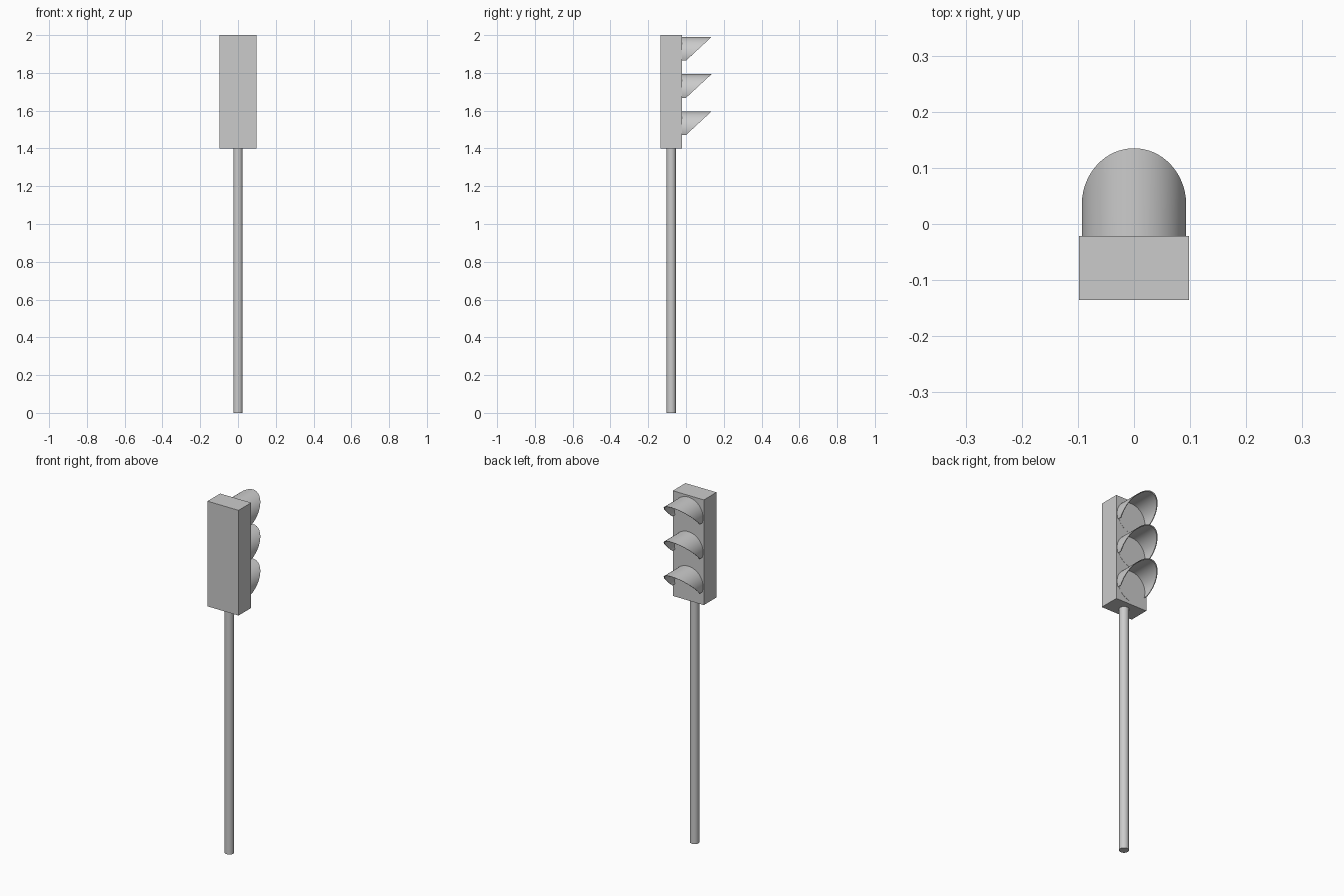
import bpy, bmesh
from math import sin, cos, pi, radians

if "Cube" in bpy.data.objects:
    bpy.data.objects.remove(bpy.data.objects["Cube"])

FRONT = -0.021      # lamp side of the housing
BACK = -0.135
MID = (FRONT + BACK) / 2
TIP = 0.135


def smooth(ob):
    bpy.ops.object.select_all(action='DESELECT')
    ob.select_set(True)
    bpy.context.view_layer.objects.active = ob
    bpy.ops.object.shade_smooth_by_angle(angle=radians(35))


# Pole
bpy.ops.mesh.primitive_cylinder_add(vertices=32, radius=0.025, depth=1.402,
                                    location=(0, MID, 0.701))
pole = bpy.context.object
pole.name = "pole"
smooth(pole)

# Housing box
bpy.ops.mesh.primitive_cube_add(size=1, location=(0, MID, 1.7))
housing = bpy.context.object
housing.name = "housing"
housing.scale = (0.196, FRONT - BACK, 0.6)
bpy.ops.object.transform_apply(location=False, rotation=False, scale=True)


# Arched visor, cut by a slanted plane rising to the tip
def make_visor(name, zc, r=0.093, t=0.004, n=40):
    low = -0.032
    slope = TIP / (r - low)
    bm = bmesh.new()
    rings = []
    for i in range(n + 1):
        a = radians(-20) + (pi + radians(40)) * i / n
        ring = []
        for rad, front in ((r, False), (r, True), (r - t, True), (r - t, False)):
            x, z = rad * cos(a), rad * sin(a)
            y = max(0, (z - low) * slope) if front else FRONT
            ring.append(bm.verts.new((x, y, zc + z)))
        rings.append(ring)
    for p, q in zip(rings, rings[1:]):
        for k in range(4):
            m = (k + 1) % 4
            bm.faces.new((p[k], p[m], q[m], q[k]))
    bm.faces.new(rings[0])
    bm.faces.new(rings[-1])
    bmesh.ops.recalc_face_normals(bm, faces=bm.faces)
    me = bpy.data.meshes.new(name)
    bm.to_mesh(me)
    bm.free()
    ob = bpy.data.objects.new(name, me)
    bpy.context.collection.objects.link(ob)
    smooth(ob)


# Visors with thin flat lenses behind them
for i, label in enumerate(("top", "middle", "bottom")):
    zc = 1.897 - 0.197 * i
    make_visor(label + "_visor", zc)
    bpy.ops.mesh.primitive_cylinder_add(vertices=40, radius=0.086, depth=0.002,
                                        location=(0, FRONT, zc),
                                        rotation=(pi / 2, 0, 0))
    lens = bpy.context.object
    lens.name = label + "_lens"
    smooth(lens)
